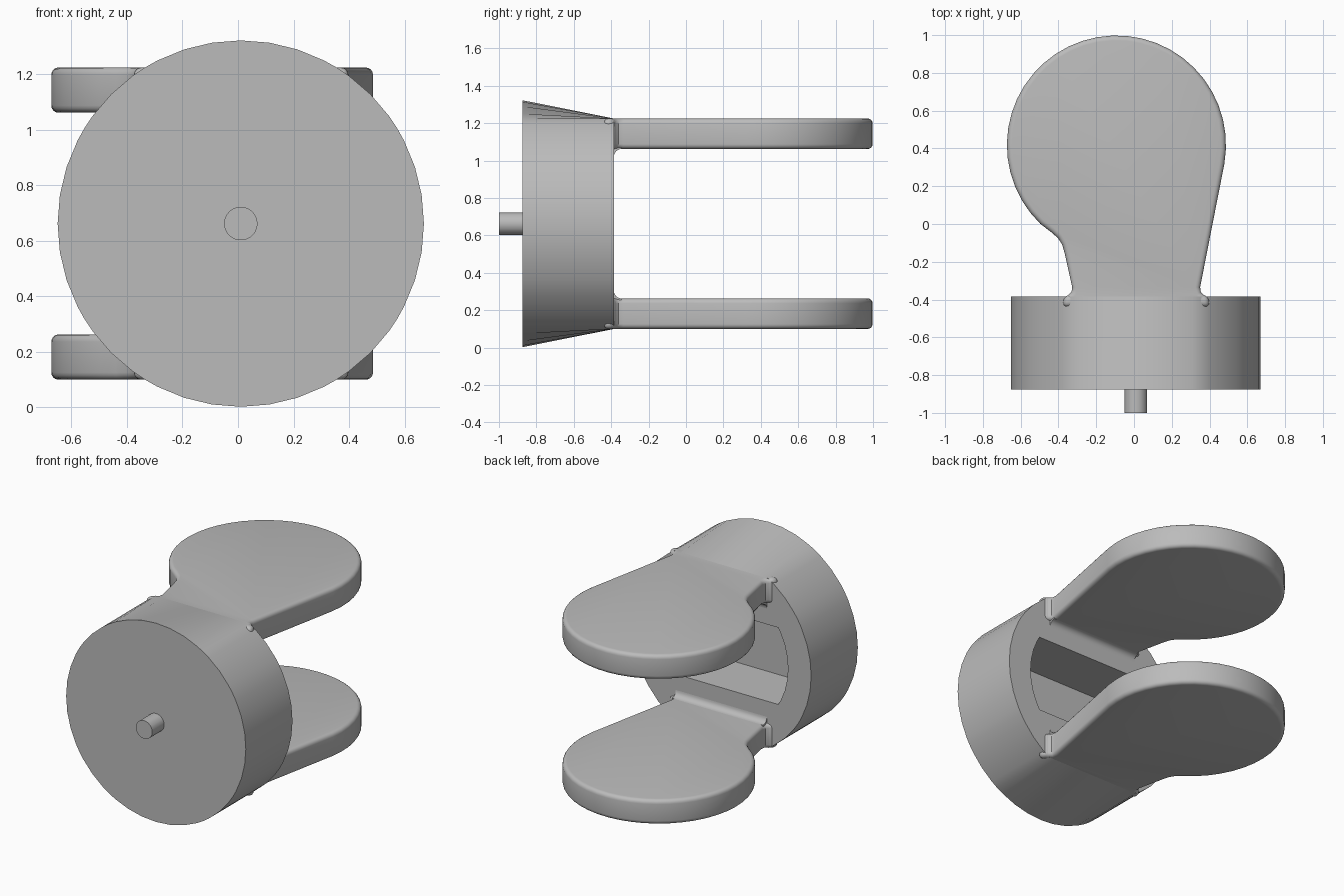
import bpy, bmesh, math

if "Cube" in bpy.data.objects:
    bpy.data.objects.remove(bpy.data.objects["Cube"])

CX, CZ = 0.01, 0.6625          # axis of the round body
R = 0.66
Y_FRONT, Y_BACK = -0.875, -0.385

grey = bpy.data.materials.new("plain grey")
grey.diffuse_color = (0.5, 0.5, 0.5, 1)
grey.use_nodes = True
grey.node_tree.nodes["Principled BSDF"].inputs["Base Color"].default_value = grey.diffuse_color


def finish(name, bm, bevel=0.0):
    bmesh.ops.recalc_face_normals(bm, faces=bm.faces)
    mesh = bpy.data.meshes.new(name)
    bm.to_mesh(mesh)
    bm.free()
    ob = bpy.data.objects.new(name, mesh)
    bpy.context.collection.objects.link(ob)
    mesh.materials.append(grey)
    bpy.ops.object.select_all(action='DESELECT')
    ob.select_set(True)
    bpy.context.view_layer.objects.active = ob
    if bevel:
        m = ob.modifiers.new("rounded edges", 'BEVEL')
        m.width, m.segments = bevel, 4
        m.limit_method, m.angle_limit = 'ANGLE', math.radians(60)
        bpy.ops.object.modifier_apply(modifier=m.name)
    bpy.ops.object.shade_smooth_by_angle(angle=math.radians(35))
    return ob


def loft(name, rings):
    """Skin a list of equal-length closed rings and cap both ends."""
    bm = bmesh.new()
    vr = [[bm.verts.new(p) for p in ring] for ring in rings]
    n = len(vr[0])
    for a, b in zip(vr, vr[1:]):
        for i in range(n):
            j = (i + 1) % n
            bm.faces.new((a[i], a[j], b[j], b[i]))
    bm.faces.new(vr[0])
    bm.faces.new(vr[-1])
    return finish(name, bm)


def prism(name, pts, place, depth, bevel=0.0):
    """Extrude a 2D outline along the vector depth."""
    bm = bmesh.new()
    f = bm.faces.new([bm.verts.new(place(*p)) for p in pts])
    ext = bmesh.ops.extrude_face_region(bm, geom=[f])
    bmesh.ops.translate(bm, vec=depth, verts=[
        g for g in ext['geom'] if isinstance(g, bmesh.types.BMVert)])
    return finish(name, bm, bevel)


# Round body: full circle in front, flattened top and bottom behind, with pocket
FLAT, POCKET_R, POCKET_H = 0.5625, 0.49, 0.255
angles = [2 * math.pi * i / 40 for i in range(40)]
for c in (math.asin(FLAT / R), math.asin(POCKET_H / POCKET_R)):
    angles += [c, math.pi - c, math.pi + c, 2 * math.pi - c]
angles.sort()


def ring(r, y, limit):
    return [(CX + r * math.cos(a), y,
             CZ + max(-limit, min(limit, r * math.sin(a)))) for a in angles]


loft("round_body", [ring(R, Y_FRONT, R), ring(R, Y_BACK, FLAT),
                    ring(POCKET_R, Y_BACK, POCKET_H),
                    ring(POCKET_R, Y_BACK - 0.35, POCKET_H)])

# Front peg
loft("front_peg", [ring(0.06, -1.0, 1), ring(0.06, Y_FRONT + 0.02, 1)])

# Paddle outline: narrow neck growing into a round end
DX, DY, DR = -0.093, 0.418, 0.58
paddle = [(0.34, -0.44), (0.40, -0.44), (0.395, -0.383), (0.37, -0.376),
          (0.354, -0.36), (0.35, -0.335)]
a0, a1 = math.radians(-10), math.radians(226)
paddle += [(DX + DR * math.cos(a0 + (a1 - a0) * i / 30),
            DY + DR * math.sin(a0 + (a1 - a0) * i / 30)) for i in range(31)]
paddle += [(-0.44, -0.042), (-0.402, -0.075), (-0.38, -0.11), (-0.367, -0.155),
           (-0.327, -0.335), (-0.331, -0.36), (-0.347, -0.376),
           (-0.372, -0.383), (-0.377, -0.44)]

# Concave fillet where each paddle's inner side meets the body
FR = 0.04
fillet = [(-0.01, -0.01), (FR, -0.01)]
fillet += [(FR - FR * math.sin(t), FR - FR * math.cos(t))
           for t in [math.pi / 2 * i / 6 for i in range(7)]]
fillet += [(-0.01, FR)]

T = 0.163
for name, z, inner, up in (("lower", 0.1, 0.1 + T, 1),
                           ("upper", 1.225 - T, 1.225 - T, -1)):
    prism(name + "_paddle", paddle, lambda x, y: (x, y, z), (0, 0, T), 0.038)
    prism(name + "_fillet", fillet,
          lambda y, h: (-0.325, Y_BACK + y, inner + up * h), (0.67, 0, 0))
